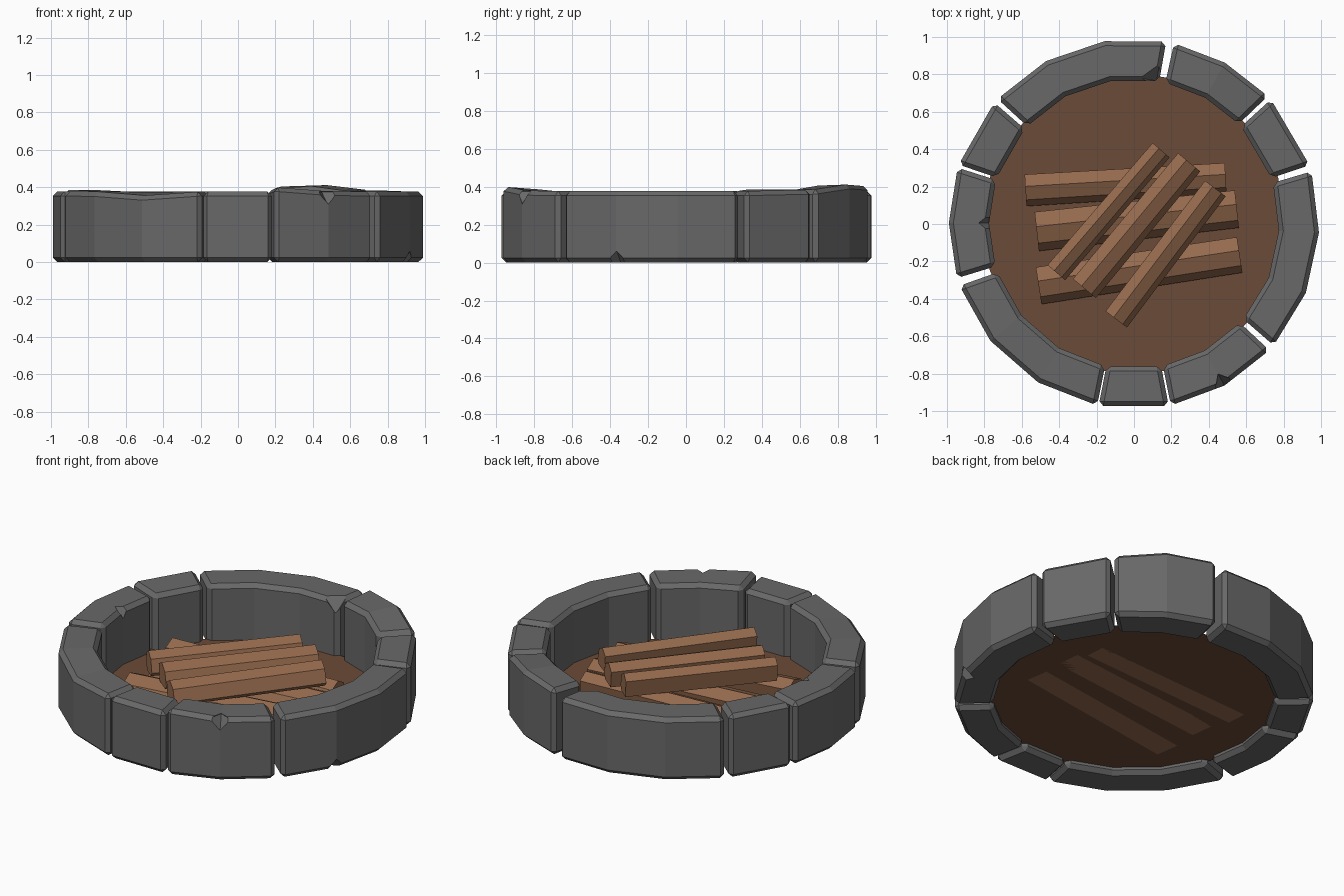
import bpy, bmesh
from math import cos, sin, radians, degrees
from mathutils import Vector, Matrix

if "Cube" in bpy.data.objects:
    bpy.data.objects.remove(bpy.data.objects["Cube"])


def material(name, rgb):
    m = bpy.data.materials.new(name)
    m.diffuse_color = (*rgb, 1)
    m.use_nodes = True
    m.node_tree.nodes["Principled BSDF"].inputs["Base Color"].default_value = m.diffuse_color
    return m


STONE = material("stone", (0.14, 0.14, 0.14))
WOOD = material("wood", (0.30, 0.145, 0.075))
EARTH = material("earth", (0.145, 0.07, 0.038))


def make(name, bm, mat=None):
    bmesh.ops.recalc_face_normals(bm, faces=bm.faces)
    me = bpy.data.meshes.new(name)
    bm.to_mesh(me)
    bm.free()
    if mat:
        me.materials.append(mat)
    ob = bpy.data.objects.new(name, me)
    bpy.context.collection.objects.link(ob)
    return ob


def loft(rings):
    """Closed solid through a list of equal-length point rings."""
    bm = bmesh.new()
    vs = [[bm.verts.new(p) for p in r] for r in rings]
    n = len(vs[0])
    for a, b in zip(vs, vs[1:]):
        for i in range(n):
            j = (i + 1) % n
            bm.faces.new((a[i], a[j], b[j], b[i]))
    bm.faces.new(vs[0])
    bm.faces.new(vs[-1][::-1])
    bmesh.ops.recalc_face_normals(bm, faces=bm.faces)
    return bm


def polar(r, a, z):
    return Vector((r * cos(radians(a)), r * sin(radians(a)), z))


R_IN, R_OUT, H = 0.775, 0.99, 0.377


def stone(name, a0, a1, outer, inner):
    """Chamfered arc block; outer and inner list the top heights per section."""
    n = len(outer) - 1
    rings = []
    for i in range(n + 1):
        a = a0 + (a1 - a0) * i / n
        rings.append([polar(R_IN, a, 0), polar(R_OUT, a, 0),
                      polar(R_OUT, a, outer[i]), polar(R_IN, a, inner[i])])
    bm = loft(rings)
    sharp = [e for e in bm.edges if e.calc_face_angle(0) > radians(40)]
    bmesh.ops.bevel(bm, geom=sharp, offset=0.024, segments=1, affect='EDGES')
    return make(name, bm, STONE)


def chip(ob, a, r, z, size):
    """Small notch knocked out of a stone's edge."""
    bm = bmesh.new()
    bmesh.ops.create_cone(bm, segments=4, radius1=1, radius2=0, depth=1,
                          matrix=Matrix.Translation((0, 0, 0.5)))
    bmesh.ops.create_cone(bm, segments=4, radius1=1, radius2=0, depth=1,
                          matrix=Matrix.Rotation(radians(180), 4, 'X') @ Matrix.Translation((0, 0, 0.5)))
    bmesh.ops.remove_doubles(bm, verts=bm.verts, dist=1e-4)
    inside = [f for f in bm.faces if len(f.verts) == 4]
    bmesh.ops.delete(bm, geom=inside, context='FACES_ONLY')
    cut = make(ob.name + "_chip_cutter", bm)
    cut.matrix_world = (Matrix.Translation(polar(r, a, z))
                        @ Matrix.Rotation(radians(a), 4, 'Z')
                        @ Matrix.Diagonal((*size, 1)))
    cut.hide_render = True
    cut.hide_viewport = True
    m = ob.modifiers.new("chip", 'BOOLEAN')
    m.operation, m.solver, m.object = 'DIFFERENCE', 'EXACT', cut


# Ring of stones
back = stone("stone_back", 80, 137.5, [H] * 4, [H] * 4)
stone("stone_back_right", 43.7, 77.5, [0.385, 0.413, 0.405], [0.38, 0.405, 0.39])
stone("stone_right_small", 18.5, 42.3, [H, 0.385], [H, 0.38])
right = stone("stone_right", -41, 16.5, [H] * 4, [H] * 4)
front_right = stone("stone_front_right", -78.5, -43, [0.402, 0.38, H], [0.385, H, H])
stone("stone_front", -101, -79.2, [H, H], [H, H])
stone("stone_front_left", 199.5, 258.5, [H, 0.375, 0.355, H], [H, H, H, H])
left = stone("stone_left", 162.3, 197, [H] * 3, [H] * 3)
stone("stone_back_left", 139, 161.3, [0.385, 0.388], [H, H])

# Chipped edges
chip(front_right, -60.75, 0.985, 0.375, (0.07, 0.06, 0.07))
chip(right, -21.8, 0.985, 0.0, (0.06, 0.06, 0.065))
chip(left, 179.6, R_IN, H, (0.055, 0.045, 0.06))
chip(back, 81, R_IN, H, (0.09, 0.09, 0.08))

# Earth floor
bm = bmesh.new()
bmesh.ops.create_circle(bm, cap_ends=True, segments=20, radius=0.81,
                        matrix=Matrix.Translation((0, 0, 0.04)))
make("earth_floor", bm, EARTH)

# Split logs: a lower layer and a diagonal upper layer
SECTION = [(-1, 0.5), (-0.25, 1), (0.6, 0.55), (1, -0.6), (0.65, -1), (-0.8, -1)]
LOGS = [  # start xy, end xy, centre z, half width, half height
    ((-0.58, 0.18), (0.49, 0.245), 0.11, 0.085, 0.07),
    ((-0.52, -0.04), (0.55, 0.08), 0.11, 0.105, 0.07),
    ((-0.51, -0.33), (0.565, -0.165), 0.11, 0.1, 0.07),
    ((-0.415, -0.26), (0.145, 0.395), 0.25, 0.062, 0.065),
    ((-0.265, -0.345), (0.295, 0.33), 0.25, 0.08, 0.065),
    ((-0.095, -0.51), (0.435, 0.19), 0.25, 0.072, 0.065),
]
for k, (p, q, z, w, h) in enumerate(LOGS):
    p, q = Vector((*p, z)), Vector((*q, z))
    side = (q - p).normalized().cross(Vector((0, 0, 1)))
    rings = [[c + side * (u * w * s) + Vector((0, 0, v * h)) for u, v in SECTION]
             for c, s in ((p, 1.0), (q, 0.96))]
    make(f"log_{k + 1}", loft(rings), WOOD)
